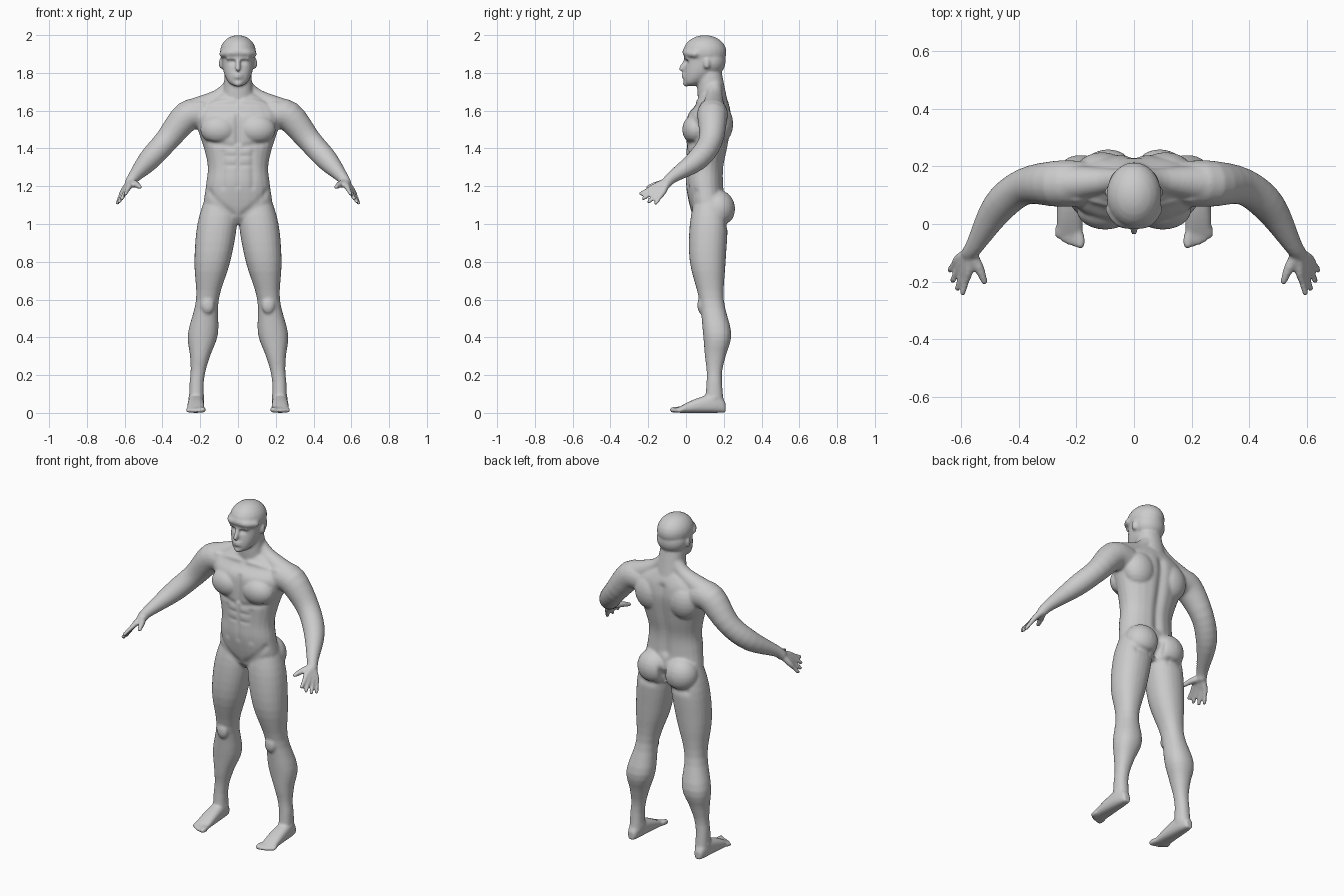
import bpy, bmesh, math
from mathutils import Matrix, Vector

if "Cube" in bpy.data.objects:
    bpy.data.objects.remove(bpy.data.objects["Cube"], do_unlink=True)

SIDES, STEPS = 24, 4
X, Y, Z = Matrix.Identity(3)
body_mesh = bmesh.new()


def smooth_rows(rows):
    """Fill in sections between the given ones along a smooth spline."""
    padded = [rows[0], *rows, rows[-1]]
    filled = []
    for before, start, end, after in zip(padded, padded[1:], padded[2:], padded[3:]):
        for step in range(STEPS):
            t = step / STEPS
            ease = t * t * (3 - 2 * t)
            leave, arrive = t * (1 - t) ** 2 / 2, t * t * (t - 1) / 2
            filled.append([b + (c - b) * ease + (c - a) * leave + (d - b) * arrive
                           for a, b, c, d in zip(before, start, end, after)])
    return filled + [rows[-1]]


def oval(centre, across, along, width, depth, power=2):
    """Ring of points; a higher power makes it boxier."""
    ring = []
    for i in range(SIDES):
        angle = math.tau * i / SIDES
        c, s = math.cos(angle), math.sin(angle)
        c = math.copysign(abs(c) ** (2 / power), c)
        s = math.copysign(abs(s) ** (2 / power), s)
        ring.append(centre + across * c * width + along * s * depth)
    return ring


def loft(rings, paired):
    """Skin a list of rings, on both sides of the body if paired."""
    for side in (1, -1) if paired else (1,):
        skin = [[body_mesh.verts.new((side * p.x, p.y, p.z)) for p in ring] for ring in rings]
        for lower, upper in zip(skin, skin[1:]):
            for i in range(SIDES):
                body_mesh.faces.new((lower[i - 1], lower[i], upper[i], upper[i - 1]))
        body_mesh.faces.new(skin[0])
        body_mesh.faces.new(skin[-1])


def column(rows, centre=lambda height: 0, paired=False):
    """Level sections: height, half width, front, back."""
    rings = []
    for height, width, front, back in smooth_rows(rows):
        middle = Vector((centre(height), (front + back) / 2, height))
        rings.append(oval(middle, X, Y, width, (back - front) / 2, 2.2))
    loft(rings, paired)


def ball(centre, radii, paired=True):
    wide, deep, tall = radii
    angles = [math.pi * (i + .5) / 12 for i in range(12)]
    loft([oval(Vector(centre) - Z * tall * math.cos(a), X, Y,
               wide * math.sin(a), deep * math.sin(a)) for a in angles], paired)


def limb(rows, paired=True):
    """Round sections along a path (x, y, z, radius) with rounded ends."""
    rows = smooth_rows(rows)
    points = [Vector(row[:3]) for row in rows]
    rings = []
    for i, (point, row) in enumerate(zip(points, rows)):
        heading = points[min(i + 1, len(points) - 1)] - points[max(i - 1, 0)]
        heading.normalize()
        across = heading.cross(Z if abs(heading.z) < .9 else Y).normalized()
        rings.append(oval(point, across, heading.cross(across), row[3], row[3]))
    loft(rings, paired)
    for row in (rows[0], rows[-1]):
        ball(row[:3], [row[3]] * 3, paired)


# Torso
column([(1, .09, .07, .19), (1.06, .18, .03, .21), (1.2, .17, 0, .2), (1.3, .16, 0, .2),
        (1.4, .18, 0, .22), (1.52, .22, 0, .24), (1.58, .23, .01, .24),
        (1.63, .2, .05, .23), (1.7, .08, .08, .2)])
ball((.1, .05, 1.5), (.1, .07, .08))        # chest muscles
ball((.11, .17, 1.53), (.1, .08, .11))      # shoulder blades
ball((.09, .17, 1.08), (.1, .09, .1))       # buttocks
limb([(.03, .15, 1.74, .04), (.1, .15, 1.67, .045), (.25, .14, 1.59, .07)])  # neck muscles

# Neck and head
column([(1.6, .1, .07, .23), (1.7, .08, .06, .21), (1.8, .07, .06, .19)])
column([(1.73, .02, 0, .04), (1.75, .05, -.01, .09), (1.8, .075, -.01, .16),
        (1.87, .087, 0, .2), (1.93, .09, 0, .2), (1.98, .05, .04, .15)])
ball((0, .1, 1.91), (.096, .115, .09), False)                       # hair
ball((0, .13, 1.86), (.09, .08, .08), False)
limb([(0, 0, 1.91, .02), (.05, .01, 1.905, .02), (.08, .05, 1.9, .02)])  # fringe
limb([(.01, 0, 1.877, .01), (.05, .01, 1.877, .012)])               # brows
limb([(0, 0, 1.87, .01), (0, -.024, 1.822, .014)], False)           # nose
for height in (1.79, 1.775):
    ball((0, -.01, height), (.025, .013, .007), False)              # lips
ball((0, 0, 1.743), (.024, .017, .016), False)                      # chin
ball((.09, .11, 1.85), (.012, .018, .03))                           # ears

# Arms
limb([(.19, .14, 1.58, .08), (.27, .14, 1.57, .08), (.38, .13, 1.44, .064),
      (.47, .06, 1.34, .058), (.55, -.07, 1.25, .033), (.57, -.1, 1.22, .029)])

# Fingers fan out from the wrist, through the palm, to the tips
wrist = Vector((.57, -.1, 1.22))
first_knuckle, last_knuckle = Vector((.575, -.165, 1.2)), Vector((.61, -.12, 1.17))
first_tip, last_tip = Vector((.595, -.24, 1.16)), Vector((.64, -.16, 1.11))
for finger in range(4):
    spread = finger / 3
    knuckle = first_knuckle.lerp(last_knuckle, spread)
    reach = first_tip.lerp(last_tip, spread) - knuckle
    tip = knuckle + reach * (1 + math.sin(math.pi * spread) / 5)
    limb([(*wrist, .022), (*knuckle, .016), (*knuckle.lerp(tip, .5), .012), (*tip, .011)])
limb([(*wrist, .022), (.54, -.15, 1.21, .018), (.52, -.2, 1.195, .012)])     # thumb

# Legs lean outward from hip to ankle
column([(1.15, .08, .05, .2), (1, .105, .02, .22), (.8, .095, .02, .21), (.6, .06, .07, .2),
        (.42, .08, .09, .24), (.3, .053, .1, .21), (.2, .038, .11, .19), (.05, .04, .1, .2)],
       lambda height: min(.22, .24 - .13 * height), True)
ball((.16, .08, .57), (.035, .02, .045))    # kneecaps
ball((.22, .15, .08), (.045, .02, .02))     # ankle bones

# Feet: distance back, half width, height
foot = [(.21, .02, .05), (.19, .03, .08), (.14, .04, .1), (.04, .045, .07), (-.04, .045, .03)]
loft([oval(Vector((.223, back, tall / 2)), X, Z, width, tall / 2, 2.6)
      for back, width, tall in smooth_rows(foot)], True)
for toe in range(5):
    radius = .012 if toe else .016
    x, y = .187 + .019 * toe, -.07 + .002 * toe * toe
    limb([(x * .6 + .09, 0, .02, .016), (x, y + .02, .018, radius), (x, y, radius, radius)])

bmesh.ops.recalc_face_normals(body_mesh, faces=body_mesh.faces)
parts = bpy.data.meshes.new("body_parts")
body_mesh.to_mesh(parts)
body_mesh.free()
body = bpy.data.objects.new("human_body", parts)
bpy.context.collection.objects.link(body)


def soften_and_apply(rounds):
    """Add smoothing, then apply every modifier."""
    soften = body.modifiers.new("soften", 'SMOOTH')
    soften.factor, soften.iterations = .5, rounds
    evaluated = body.evaluated_get(bpy.context.evaluated_depsgraph_get())
    finished = bpy.data.meshes.new_from_object(evaluated)
    body.modifiers.clear()
    body.data = finished


# Fuse the parts into one skin
fuse = body.modifiers.new("fuse", 'REMESH')
fuse.mode = 'VOXEL'
fuse.voxel_size = .007
soften_and_apply(5)

# Sculpted grooves and ridges on both sides: start, end, radius, rise
strokes = [
    ((0, .24, 1.6), (0, .2, 1.2), .025, -.014),         # spine
    ((0, .25, 1.13), (0, .2, 1), .018, -.03),           # cleft
    ((0, 0, 1.58), (0, 0, 1.43), .016, -.012),          # breastbone
    ((0, 0, 1.4), (0, 0, 1.2), .012, -.005),            # belly line
    ((.03, 0, 1.41), (.15, .03, 1.43), .016, -.006),    # under chest
    ((.08, .01, 1.38), (.08, .01, 1.2), .016, -.005),   # belly sides
    ((.03, .03, 1.05), (.15, .05, 1.17), .018, -.006),  # groin
    ((.03, .06, 1.65), (.2, .08, 1.64), .014, .006),    # collar bones
    ((.07, .22, 1), (.15, .21, 1), .02, -.008),         # under buttocks
    ((.024, 0, 1.857), (.042, 0, 1.857), .011, -.009),  # eye sockets
]
strokes += [((.02, 0, z), (.07, 0, z), .01, -.004) for z in (1.31, 1.36)]  # belly folds
strokes = [(Vector(start), Vector(end), *size) for start, end, *size in strokes]
moved = []
for vertex in body.data.vertices:
    x, y, z = vertex.co
    point, rise = Vector((abs(x), y, z)), 0
    for start, end, radius, height in strokes:
        if min(start.z, end.z) - .06 < z < max(start.z, end.z) + .06:
            line = end - start
            t = max(0, min(1, (point - start).dot(line) / line.length_squared))
            distance = (point - start - line * t).length
            rise += height * math.exp(-(distance / radius) ** 2)
    moved.append(vertex.co + vertex.normal * rise)
for vertex, place in zip(body.data.vertices, moved):
    vertex.co = place
soften_and_apply(2)

# Colour and shading
skin = bpy.data.materials.new("plain_grey")
skin.use_nodes = True
grey = (.6, .6, .6, 1)
skin.diffuse_color = grey
skin.node_tree.nodes["Principled BSDF"].inputs["Base Color"].default_value = grey
body.data.materials.clear()
body.data.materials.append(skin)
body.data.shade_smooth()
